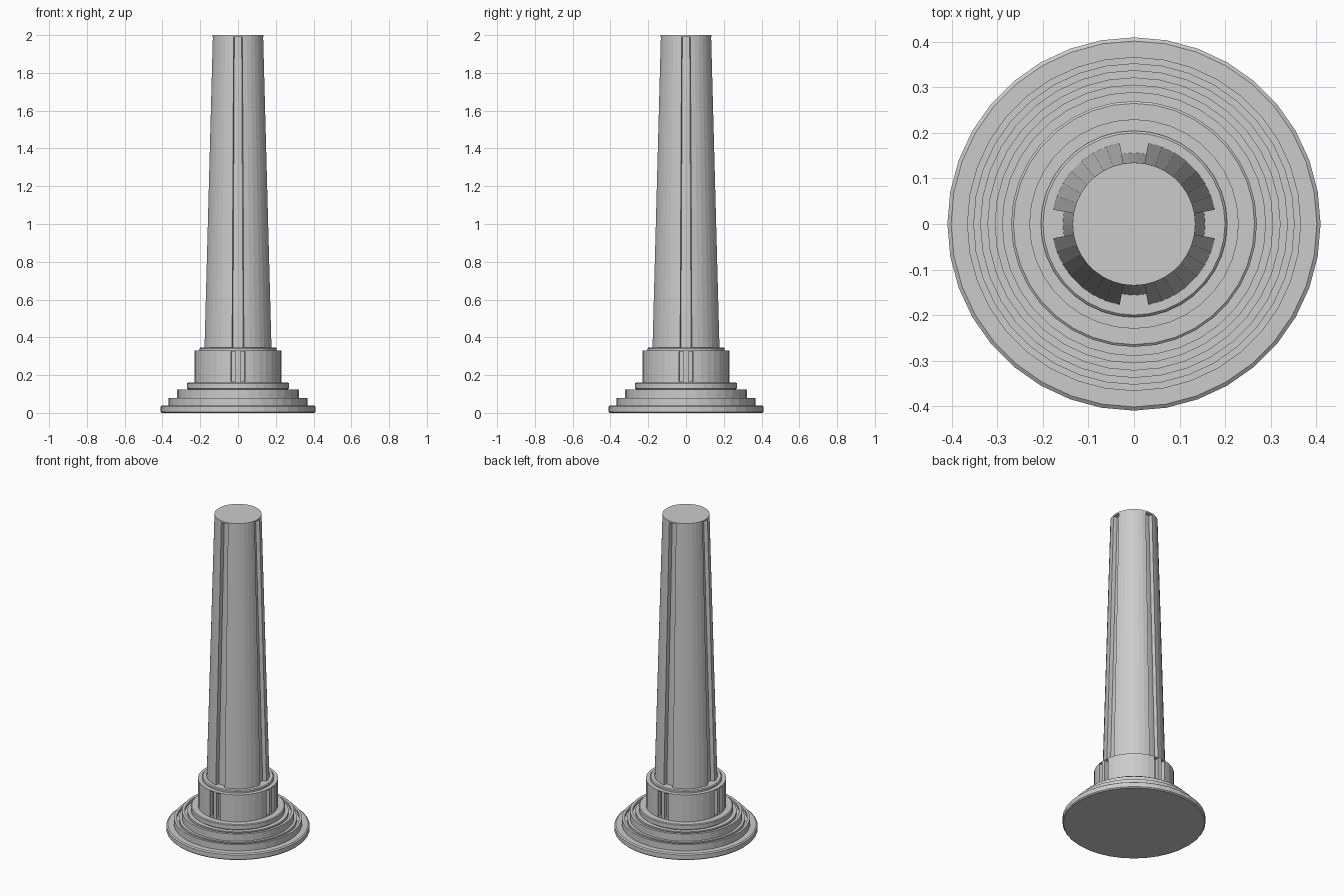
import bpy, bmesh
from math import sin, cos, radians

if "Cube" in bpy.data.objects:
    bpy.data.objects.remove(bpy.data.objects["Cube"])

SIDES = 36


def finish(bm, name):
    bmesh.ops.recalc_face_normals(bm, faces=bm.faces)
    mesh = bpy.data.meshes.new(name)
    bm.to_mesh(mesh)
    bm.free()
    obj = bpy.data.objects.new(name, mesh)
    bpy.context.collection.objects.link(obj)
    return obj


def loft(name, loops):
    """Skin a stack of matching closed loops and cap both ends."""
    bm = bmesh.new()
    rings = [[bm.verts.new(p) for p in loop] for loop in loops]
    n = len(rings[0])
    for a, b in zip(rings, rings[1:]):
        for i in range(n):
            j = (i + 1) % n
            bm.faces.new((a[i], a[j], b[j], b[i]))
    bm.faces.new(rings[0][::-1])
    bm.faces.new(rings[-1])
    return finish(bm, name)


def section(points, z, taper=0.0):
    """Closed loop from (angle, radius) pairs; taper shrinks the radius."""
    return [((r - taper) * cos(radians(a)), (r - taper) * sin(radians(a)), z)
            for a, r in points]


def round_section(r):
    return [(i * 360 / SIDES, r) for i in range(SIDES)]


def lathe(name, profile):
    return loft(name, [section(round_section(r), z) for r, z in profile])


def four_sided(quarter):
    return [(a + k * 90, r) for k in range(4) for a, r in quarter]


# Stepped round base with shallow ring grooves on the two middle treads
lathe("stepped_base", [
    (0.404, 0), (0.41, 0.006), (0.41, 0.034), (0.402, 0.04),
    (0.367, 0.04), (0.367, 0.08), (0.352, 0.08), (0.352, 0.065),
    (0.338, 0.065), (0.338, 0.08), (0.322, 0.08), (0.322, 0.125),
    (0.305, 0.125), (0.305, 0.11), (0.29, 0.11), (0.29, 0.125),
    (0.265, 0.125), (0.27, 0.13), (0.27, 0.156), (0.265, 0.16),
    (0.23, 0.16), (0.23, 0.165)])

# Drum with a pair of upright slots on each of the four sides
R, S = 0.23, 0.205
drum = four_sided([
    (-10, R), (-9.5, R), (-9.5, S), (-3, S), (-3, R), (0, R),
    (3, R), (3, S), (9.5, S), (9.5, R)] + [(a, R) for a in range(10, 80, 10)])
loft("drum", [section(drum, 0.165), section(drum, 0.325)])

# Drum top plate and collar
lathe("collar", [(0.23, 0.325), (0.23, 0.33), (0.205, 0.33),
                 (0.205, 0.34), (0.2, 0.345), (0.17, 0.345)])

# Tapered shaft with a broad flute on each of the four sides
R, S = 0.18, 0.156
shaft = four_sided([(-10, R), (-10, S), (-5, S), (0, S), (5, S), (10, S)]
                   + [(a, R) for a in range(10, 80, 10)])
loft("fluted_shaft", [section(shaft, 0.345), section(shaft, 1.99, 0.0447)])

# Thin uncut cap that closes the flutes
lathe("shaft_cap", [(0.1353, 1.99), (0.135, 2.0)])

for obj in bpy.data.objects:
    obj.select_set(True)
    bpy.context.view_layer.objects.active = obj
bpy.ops.object.shade_smooth_by_angle(angle=radians(8))
